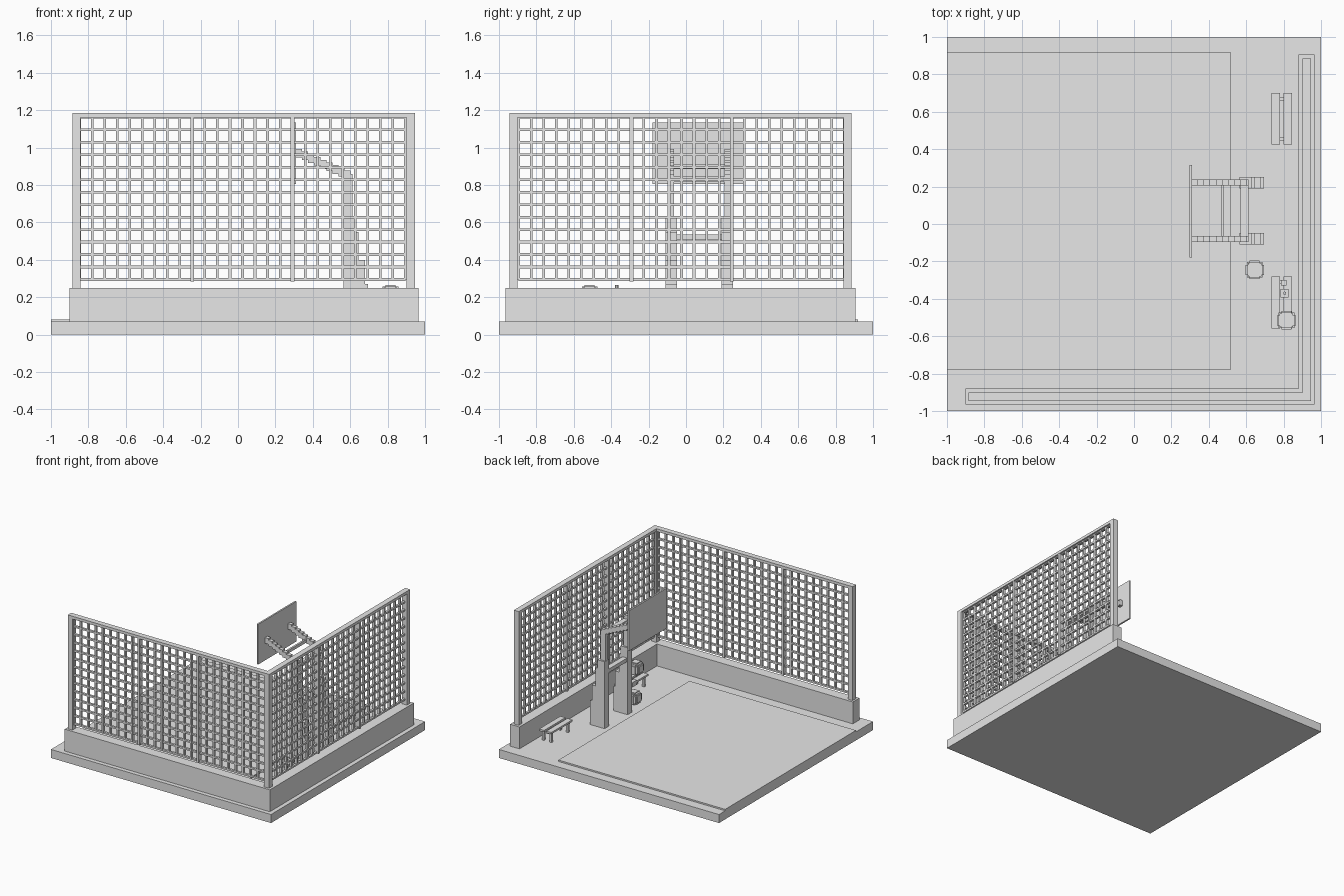
import bpy
import bmesh
from mathutils import Matrix, Vector

default_cube = bpy.data.objects.get("Cube")
if default_cube:
    bpy.data.objects.remove(default_cube, do_unlink=True)

grey = bpy.data.materials.new("plain_grey")
grey.use_nodes = True
grey.diffuse_color = (0.8, 0.8, 0.8, 1)
grey.node_tree.nodes["Principled BSDF"].inputs["Base Color"].default_value = (0.8, 0.8, 0.8, 1)


def finish(name, bm):
    """Turn a bmesh into a named, flat shaded grey object."""
    mesh = bpy.data.meshes.new(name)
    bm.to_mesh(mesh)
    bm.free()
    mesh.materials.append(grey)
    obj = bpy.data.objects.new(name, mesh)
    bpy.context.collection.objects.link(obj)


def add_box(bm, x, y, z):
    """Add a box given its (low, high) range on each axis."""
    size = Vector((x[1] - x[0], y[1] - y[0], z[1] - z[0]))
    middle = Vector((sum(x), sum(y), sum(z))) / 2
    matrix = Matrix.Translation(middle) @ Matrix.Diagonal(size).to_4x4()
    bmesh.ops.create_cube(bm, size=1, matrix=matrix)


def box(name, x, y, z):
    bm = bmesh.new()
    add_box(bm, x, y, z)
    finish(name, bm)


def around(centre, half):
    return (centre - half, centre + half)


def prism(name, outline, low, high):
    """Extrude an outline in the ground plane from low to high."""
    bm = bmesh.new()
    bottom = bm.faces.new([bm.verts.new((x, y, low)) for x, y in outline])
    top = bmesh.ops.extrude_face_region(bm, geom=[bottom], use_keep_orig=True)["geom"]
    verts = [v for v in top if isinstance(v, bmesh.types.BMVert)]
    bmesh.ops.translate(bm, verts=verts, vec=(0, 0, high - low))
    bmesh.ops.recalc_face_normals(bm, faces=bm.faces)
    finish(name, bm)


# Ground slab, court surface and low corner wall
FLOOR, WALL_TOP, FENCE_TOP = 0.07, 0.25, 1.185
box("ground_slab", (-1, 1), (-1, 1), (0, FLOOR))
box("court_surface", (-1, 0.515), (-0.78, 0.92), (FLOOR, 0.082))
prism("corner_wall", [(-0.9, -0.965), (0.965, -0.965), (0.965, 0.905),
                      (0.88, 0.905), (0.88, -0.88), (-0.9, -0.88)], FLOOR, WALL_TOP)


# Fences: one layout, laid along the front and along the side
def fence(prefix, along_front):
    def piece(bm, run, depth, z):
        line = around(0.9225, depth / 2)
        if along_front:
            add_box(bm, run, (-line[1], -line[0]), z)
        else:
            add_box(bm, line, (-run[1], -run[0]), z)

    frame, grid = bmesh.new(), bmesh.new()
    start, end, bottom, top = -0.847, 0.895, 0.295, 1.162
    columns, rows = 26, 13
    piece(frame, (-0.885, -0.843), 0.045, (WALL_TOP, FENCE_TOP))
    piece(frame, (0.9, 0.945), 0.045, (WALL_TOP, FENCE_TOP))
    piece(frame, (-0.885, 0.945), 0.045, (1.162, FENCE_TOP))
    for i in range(columns + 1):
        run = start + (end - start) * i / columns
        if i in (9, 17):
            piece(frame, around(run, 0.01), 0.04, (WALL_TOP + 0.035, FENCE_TOP - 0.01))
        else:
            piece(grid, around(run, 0.007), 0.02, (bottom, top))
    for i in range(rows + 1):
        z = bottom + (top - bottom) * i / rows
        piece(grid, (start, end), 0.018, around(z, 0.007))
    finish(prefix + "_fence_frame", frame)
    finish(prefix + "_fence_grid", grid)


fence("front", True)
fence("side", False)

# Hoop stand: board, stepped columns, stepped arms and crossbars
box("backboard", (0.297, 0.31), (-0.18, 0.315), (0.805, 1.135))
STEPS = [(0.27, 0.695), (0.4, 0.68), (0.55, 0.645), (0.62, 0.63)]
for side, y in (("left", 0.221), ("right", -0.079)):
    column = bmesh.new()
    z = FLOOR
    for height, back in STEPS:
        add_box(column, (0.565, back), around(y, 0.03), (z, height))
        z = height
    add_box(column, (0.567, 0.612), around(y, 0.016), (z, 0.86))
    finish(side + "_stand_column", column)

    arm = bmesh.new()
    count, width = 9, 0.0325
    for i in range(count):
        x = 0.31 + i * width
        add_box(arm, (x, x + width), around(y, 0.016), around(0.97 - i * 0.0145, 0.023))
    finish(side + "_stand_arm", arm)

between = (-0.063, 0.205)
box("lower_crossbar", (0.57, 0.612), between, (0.505, 0.535))
box("upper_crossbar", (0.57, 0.612), between, (0.815, 0.845))
box("arm_crossbar", (0.465, 0.48), between, (0.885, 0.91))


# Benches with two planks, cross supports and four legs
SEAT = 0.165


def bench(name, y0, y1):
    bm = bmesh.new()
    for x in (0.7575, 0.8225):
        add_box(bm, around(x, 0.0225), (y0, y1), (SEAT - 0.015, SEAT))
    for y in (y0 + 0.03, y1 - 0.03):
        add_box(bm, (0.745, 0.835), around(y, 0.01), (SEAT - 0.03, SEAT - 0.015))
        for x in (0.755, 0.825):
            add_box(bm, around(x, 0.009), around(y, 0.009), (FLOOR, SEAT - 0.03))
    finish(name, bm)


bench("back_bench", 0.425, 0.7)
bench("front_bench", -0.56, -0.28)


# Blocky balls made of overlapping boxes
def ball(name, x, y, bottom):
    bm = bmesh.new()
    middle = (x, y, bottom + 0.05)
    for halves in ((0.05, 0.027, 0.027), (0.042, 0.042, 0.027)):
        for turn in range(3):
            spread = halves[turn:] + halves[:turn]
            add_box(bm, *(around(m, h) for m, h in zip(middle, spread)))
    add_box(bm, *(around(m, 0.036) for m in middle))
    finish(name, bm)


ball("floor_ball", 0.645, -0.245, FLOOR)
ball("bench_ball", 0.815, -0.515, SEAT)

# Small things left on the front bench
bottle = bmesh.new()
add_box(bottle, around(0.805, 0.022), around(-0.37, 0.022), (SEAT, 0.235))
bmesh.ops.create_cone(bottle, cap_ends=True, segments=8, radius1=0.009, radius2=0.009,
                      depth=0.03, matrix=Matrix.Translation((0.805, -0.37, 0.25)))
finish("bottle", bottle)
box("folded_towel", (0.733, 0.766), (-0.41, -0.35), (SEAT - 0.03, SEAT + 0.008))
box("small_box", (0.785, 0.815), (-0.33, -0.3), (SEAT, SEAT + 0.02))
